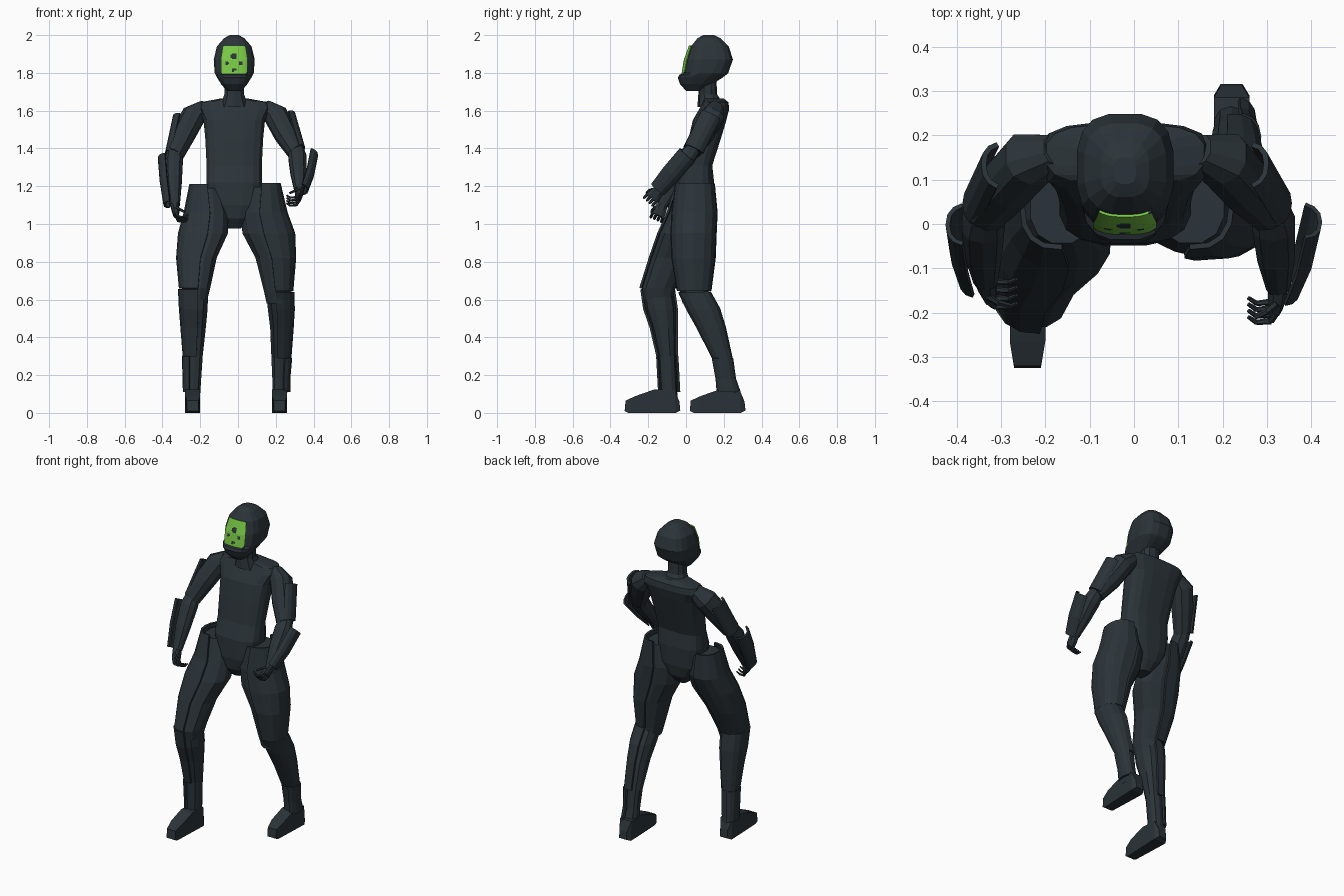
import bpy, bmesh, math
from mathutils import Vector


def material(name, rgb):
    m = bpy.data.materials.new(name)
    m.diffuse_color = (*rgb, 1)
    return m


DARK = material("dark slate", (0.024, 0.034, 0.041))
GREEN = material("visor green", (0.19, 0.58, 0.06))


def make(name, bm, thick=0):
    bmesh.ops.recalc_face_normals(bm, faces=bm.faces)
    me = bpy.data.meshes.new(name)
    bm.to_mesh(me)
    bm.free()
    ob = bpy.data.objects.new(name, me)
    bpy.context.collection.objects.link(ob)
    me.materials.append(DARK)
    if thick:
        s = ob.modifiers.new("thickness", "SOLIDIFY")
        s.thickness, s.offset = thick, 0
    return ob


def loft(name, rings, u, v, n=10, arc=None, p=2.4, thick=0.012):
    """Skin rings (centre, radius u, radius v); an arc in degrees gives an open shell."""
    bm = bmesh.new()
    if arc:
        angles = [math.radians(arc[0] + (arc[1] - arc[0]) * k / n) for k in range(n + 1)]
    else:
        angles = [2 * math.pi * (k + 0.5) / n for k in range(n)]
    f = lambda c: math.copysign(abs(c) ** (2 / p), c)
    rows = [[bm.verts.new(c + u * (a * f(math.cos(t))) + v * (b * f(math.sin(t)))) for t in angles]
            for c, a, b in rings]
    m = len(angles)
    for r, s in zip(rows, rows[1:]):
        for k in range(m - 1 if arc else m):
            j = (k + 1) % m
            bm.faces.new((r[k], r[j], s[j], s[k]))
    if not arc:
        bm.faces.new(rows[0])
        bm.faces.new(rows[-1])
    return make(name, bm, thick if arc else 0)


def stack(name, rows, side=1, grow=0, **kw):
    """Horizontal rings given as z, x0, x1, y0, y1."""
    rings = [(Vector(((a + b) / 2, (c + d) / 2, z)), (b - a) / 2 + grow, (d - c) / 2 + grow)
             for z, a, b, c, d in rows]
    return loft(name, rings, Vector((side, 0, 0)), Vector((0, 1, 0)), **kw)


def tube(name, rows, side=1, **kw):
    """Rings across a limb given as x, y, z, radius; angle 0 points outward."""
    pts = [Vector(r[:3]) for r in rows]
    t = (pts[-1] - pts[0]).normalized()
    x = Vector((side, 0, 0))
    if abs(t.x) > 0.95:
        x = Vector((0, 0, 1))
    u = (x - t * x.dot(t)).normalized()
    return loft(name, [(q, r[3], r[3]) for q, r in zip(pts, rows)], u, t.cross(u), **kw)


# torso and neck
stack("torso", [(0.975, -0.055, 0.015, 0.0, 0.09), (1.03, -0.10, 0.06, -0.04, 0.13),
                (1.10, -0.155, 0.115, -0.05, 0.145), (1.22, -0.17, 0.13, -0.045, 0.15),
                (1.31, -0.168, 0.128, -0.01, 0.14), (1.45, -0.175, 0.135, 0.012, 0.185),
                (1.55, -0.185, 0.145, 0.035, 0.215), (1.61, -0.215, 0.175, 0.07, 0.23),
                (1.645, -0.20, 0.16, 0.09, 0.225), (1.665, -0.09, 0.05, 0.09, 0.2)], n=16, p=3)
stack("neck", [(1.62, -0.10, 0.06, 0.06, 0.21), (1.685, -0.075, 0.035, 0.065, 0.165),
               (1.78, -0.075, 0.035, 0.065, 0.16)], n=10)

# helmet with jaw step below the visor
stack("helmet", [(1.705, -0.06, 0.02, 0.0, 0.09), (1.74, -0.09, 0.05, -0.033, 0.14),
                 (1.775, -0.112, 0.072, -0.045, 0.195), (1.79, -0.12, 0.08, -0.037, 0.215),
                 (1.80, -0.125, 0.085, -0.012, 0.225), (1.87, -0.13, 0.09, 0.0, 0.25),
                 (1.94, -0.113, 0.073, 0.025, 0.228), (1.983, -0.075, 0.035, 0.06, 0.185),
                 (2.0, -0.045, 0.005, 0.09, 0.15)], n=16, p=2.9)

# visor: green, with dark spots and cut corners chosen by position
vis = []
for k in range(27):
    z = 1.787 + 0.158 * k / 26
    f = max(0, (z - 1.87) / 0.07)
    front = 0.025 * f if f else 0.012 * (z - 1.87) / 0.07
    vis.append((z, -0.13 + 0.017 * f, 0.09 - 0.017 * f, front - 0.008, 0.25 - 0.022 * f))
visor = stack("visor", vis, n=26, arc=(-121, -59), p=2.9, thick=0.006)
visor.data.materials.append(GREEN)
SPOTS = [(0, 1.887, 0.017), (-0.036, 1.85, 0.01), (0.036, 1.85, 0.01), (0, 1.815, 0.01)]
for face in visor.data.polygons:
    x, z = face.center.x + 0.022, face.center.z
    spot = any(math.hypot(x - a, z - b) < r for a, b, r in SPOTS)
    corner = abs(x) / 0.07 + abs(z - 1.866) / 0.079 > 1.75
    face.material_index = 0 if spot or corner else 1

# legs: thigh, shin, and the armour shells that wrap their outer sides
LEGS = {
    "right": (-1,
              [(0.60, -0.295, -0.16, -0.225, -0.07), (0.66, -0.30, -0.145, -0.235, -0.055),
               (0.82, -0.315, -0.11, -0.185, 0.02), (0.95, -0.305, -0.05, -0.14, 0.08),
               (1.06, -0.275, -0.05, -0.09, 0.13), (1.19, -0.235, -0.09, -0.045, 0.125)],
              [(0.08, -0.275, -0.20, -0.135, -0.045), (0.30, -0.28, -0.185, -0.145, -0.055),
               (0.45, -0.292, -0.168, -0.18, -0.055), (0.55, -0.30, -0.158, -0.215, -0.055),
               (0.655, -0.305, -0.155, -0.23, -0.07)],
              (1.21, -0.245, -0.10, -0.045, 0.125), (-0.24, -0.325)),
    "left": (1,
             [(0.58, 0.15, 0.275, -0.02, 0.12), (0.645, 0.135, 0.28, -0.035, 0.122),
              (0.82, 0.09, 0.295, -0.065, 0.145), (0.95, 0.02, 0.29, -0.07, 0.15),
              (1.06, 0.01, 0.25, -0.065, 0.155), (1.195, 0.05, 0.205, -0.045, 0.14)],
             [(0.08, 0.18, 0.26, 0.175, 0.275), (0.18, 0.18, 0.26, 0.17, 0.25),
              (0.29, 0.175, 0.27, 0.15, 0.235), (0.45, 0.168, 0.282, 0.068, 0.20),
              (0.55, 0.155, 0.288, 0.012, 0.17), (0.64, 0.15, 0.285, -0.03, 0.12)],
             (1.215, 0.06, 0.213, -0.045, 0.14), (0.22, 0.02)),
}
for nm, (s, thigh, shin, top, (fx, toe)) in LEGS.items():
    stack(nm + "_thigh", thigh, s, n=12)
    stack(nm + "_thigh_plate", thigh[1:-1] + [top], s, grow=0.007, n=8, arc=(-95, 95))
    stack(nm + "_shin", shin, s, n=10)
    upper = [r for r in shin if r[0] > 0.28]
    stack(nm + "_shin_plate", upper, s, grow=0.007, n=8, arc=(-100, 100))
    lower = [r for r in shin if r[0] < 0.31]
    lower = [(max(r[0], 0.11), *r[1:]) for r in lower]
    stack(nm + "_ankle_guard", lower, s, grow=0.011, n=6, arc=(-70, 75))
    # foot: side profile swept across, narrower at toe and heel
    bm = bmesh.new()
    prof = [(0, 0.01), (0.005, 0.065), (0.06, 0.09), (0.16, 0.125), (0.265, 0.12),
            (0.29, 0.06), (0.295, 0.012), (0.27, 0), (0.02, 0)]
    wide = lambda y: 0.030 if y < 0.03 else 0.025 if y > 0.28 else 0.04
    rows = [[bm.verts.new((fx + sx * wide(y), toe + y, z)) for y, z in prof] for sx in (-1, 1)]
    for k in range(len(prof)):
        j = (k + 1) % len(prof)
        bm.faces.new((rows[0][k], rows[0][j], rows[1][j], rows[1][k]))
    for r in rows:
        for quad in ((0, 1, 2, 8), (2, 3, 4, 7, 8), (4, 5, 6, 7)):
            bm.faces.new([r[i] for i in quad])
    make(nm + "_foot", bm)

# arms: upper arm, forearm, shells, and the hand direction
ARMS = {
    "right": (-1,
              [(-0.17, 0.165, 1.625, 0.04), (-0.235, 0.145, 1.575, 0.064),
               (-0.285, 0.09, 1.48, 0.062), (-0.335, 0.03, 1.37, 0.05)],
              [(-0.335, 0.05, 1.40, 0.038), (-0.34, 0.0, 1.33, 0.05),
               (-0.34, -0.06, 1.22, 0.044), (-0.335, -0.125, 1.10, 0.028)],
              [(-0.285, 0.13, 1.56, 0.055), (-0.33, 0.04, 1.365, 0.052)],
              [(-0.37, 0.0, 1.355, 0.05), (-0.36, -0.065, 1.23, 0.05), (-0.348, -0.125, 1.105, 0.042)],
              (0.15, -0.4, -0.9)),
    "left": (1,
             [(0.14, 0.165, 1.625, 0.04), (0.20, 0.145, 1.575, 0.064),
              (0.25, 0.09, 1.48, 0.062), (0.308, 0.03, 1.385, 0.05)],
             [(0.305, 0.05, 1.41, 0.038), (0.315, 0.0, 1.35, 0.05),
              (0.32, -0.07, 1.27, 0.044), (0.325, -0.14, 1.18, 0.028)],
             [(0.245, 0.13, 1.57, 0.055), (0.30, 0.04, 1.39, 0.052)],
             [(0.37, 0.01, 1.37, 0.05), (0.35, -0.075, 1.27, 0.05), (0.326, -0.148, 1.185, 0.042)],
             (-0.1, -0.7, -0.72)),
}
for nm, (s, upper, fore, uplate, fplate, aim) in ARMS.items():
    tube(nm + "_upper_arm", upper, s, n=10)
    tube(nm + "_forearm", fore, s, n=10)
    tube(nm + "_upper_arm_plate", uplate, s, n=6, arc=(-70, 70))
    tube(nm + "_forearm_plate", fplate, s, n=6, arc=(-75, 75), thick=0.01)
    # hand: palm and curled fingers
    d = Vector(aim).normalized()
    wrist = Vector(fore[-1][:3])
    inward = Vector((-s, 0, 0))
    across = d.cross(inward).normalized()
    if across.z > 0:
        across = -across
    u = (inward - d * inward.dot(d)).normalized()
    loft(nm + "_palm", [(wrist - d * 0.01, 0.024, 0.026), (wrist + d * 0.025, 0.022, 0.036),
                        (wrist + d * 0.06, 0.016, 0.038)], u, across, n=8)
    for k in range(5):
        if k < 4:
            base = wrist + d * 0.055 + across * (0.03 - 0.02 * k)
            bends = [d * 0.028 + u * 0.008, d * 0.008 + u * 0.032, u * 0.02 - d * 0.016]
        else:
            base = wrist + d * 0.025 - across * 0.03
            bends = [d * 0.02 + u * 0.02 - across * 0.008, d * 0.02 + u * 0.025]
        for j, b in enumerate(bends):
            tip = base + b
            tube(f"{nm}_finger_{k}_{j}", [(*base, 0.009 - 0.0015 * j), (*tip, 0.0075 - 0.0015 * j)], s, n=6, p=2)
            base = tip
